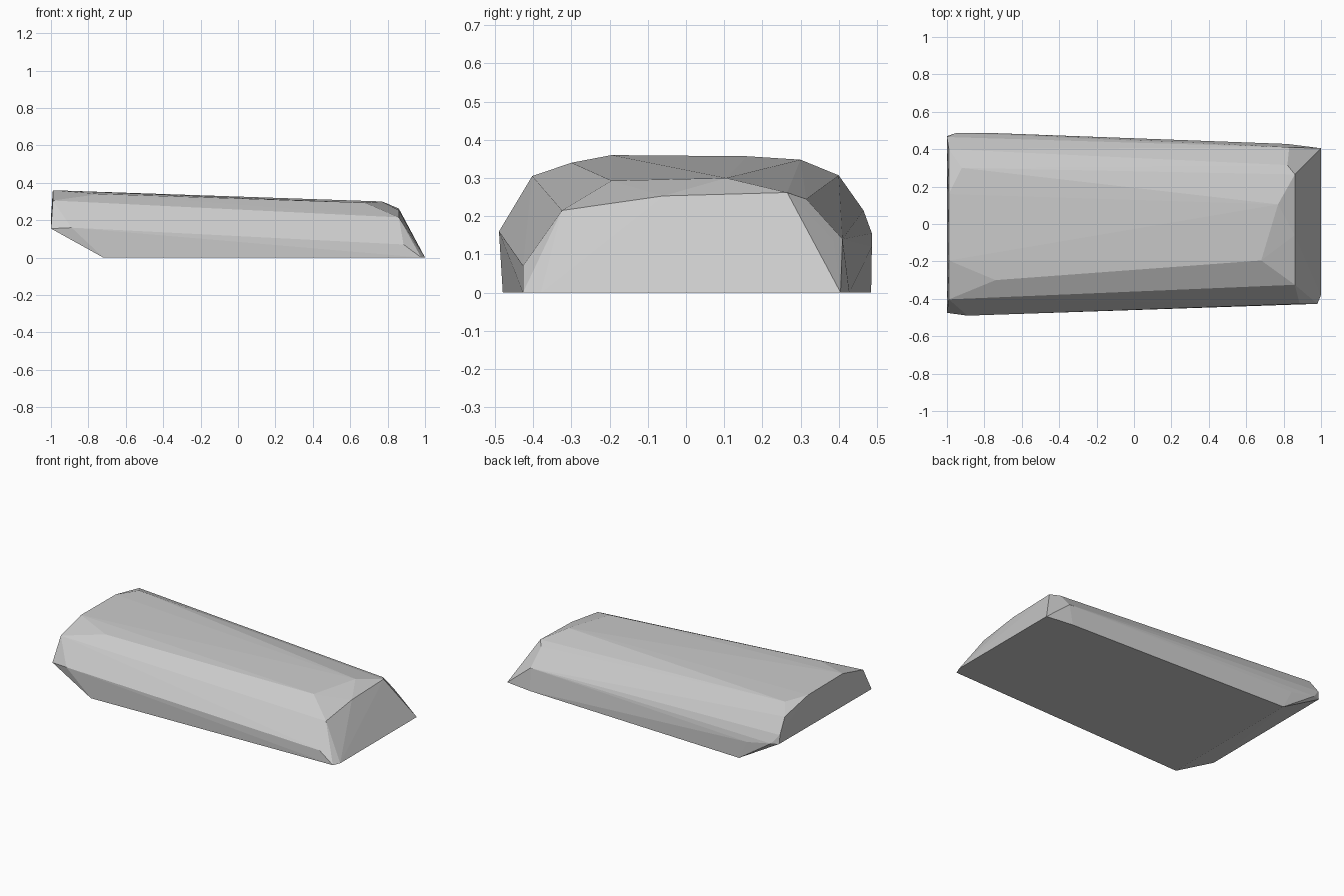
import bpy, bmesh

if "Cube" in bpy.data.objects:
    bpy.data.objects.remove(bpy.data.objects["Cube"])

# Key corners of the faceted slab, grouped by region
left_end = [(-1, -.475, .155), (-.99, -.403, .305), (-.99, -.195, .36), (-.99, .16, .357),
            (-.99, .40, .307), (-1, .465, .215), (-1, .47, .16)]
left_foot = [(-.72, -.48, 0), (-.72, .485, 0)]
shoulders = [(-.89, -.49, .16), (-.74, -.30, .34), (-.92, .30, .348),
             (-.95, .487, .155), (-.78, .487, .12)]
right_top = [(.68, -.195, .293), (.77, .105, .30), (.86, -.06, .253), (.86, -.325, .215),
             (.86, .265, .262), (.82, .315, .245), (.86, .385, .14), (.83, .41, .14)]
right_foot = [(1, -.38, 0), (.98, -.427, 0), (.885, -.427, .07), (1, .405, 0), (.82, .428, 0)]

# Wrap the corners in one convex, flat-faced body
bm = bmesh.new()
for p in left_end + left_foot + shoulders + right_top + right_foot:
    bm.verts.new(p)
hull = bmesh.ops.convex_hull(bm, input=bm.verts)
loose = {v for v in hull["geom_interior"] + hull["geom_unused"]
         if isinstance(v, bmesh.types.BMVert) and not v.link_faces}
bmesh.ops.delete(bm, geom=list(loose), context='VERTS')
bmesh.ops.recalc_face_normals(bm, faces=bm.faces)
mesh = bpy.data.meshes.new("stone_slab")
bm.to_mesh(mesh)
bm.free()

# Plain grey stone
stone = bpy.data.materials.new("stone_grey")
stone.diffuse_color = (.6, .6, .6, 1)
stone.use_nodes = True
stone.node_tree.nodes["Principled BSDF"].inputs["Base Color"].default_value = stone.diffuse_color
mesh.materials.append(stone)
slab = bpy.data.objects.new("stone_slab", mesh)
bpy.context.collection.objects.link(slab)
